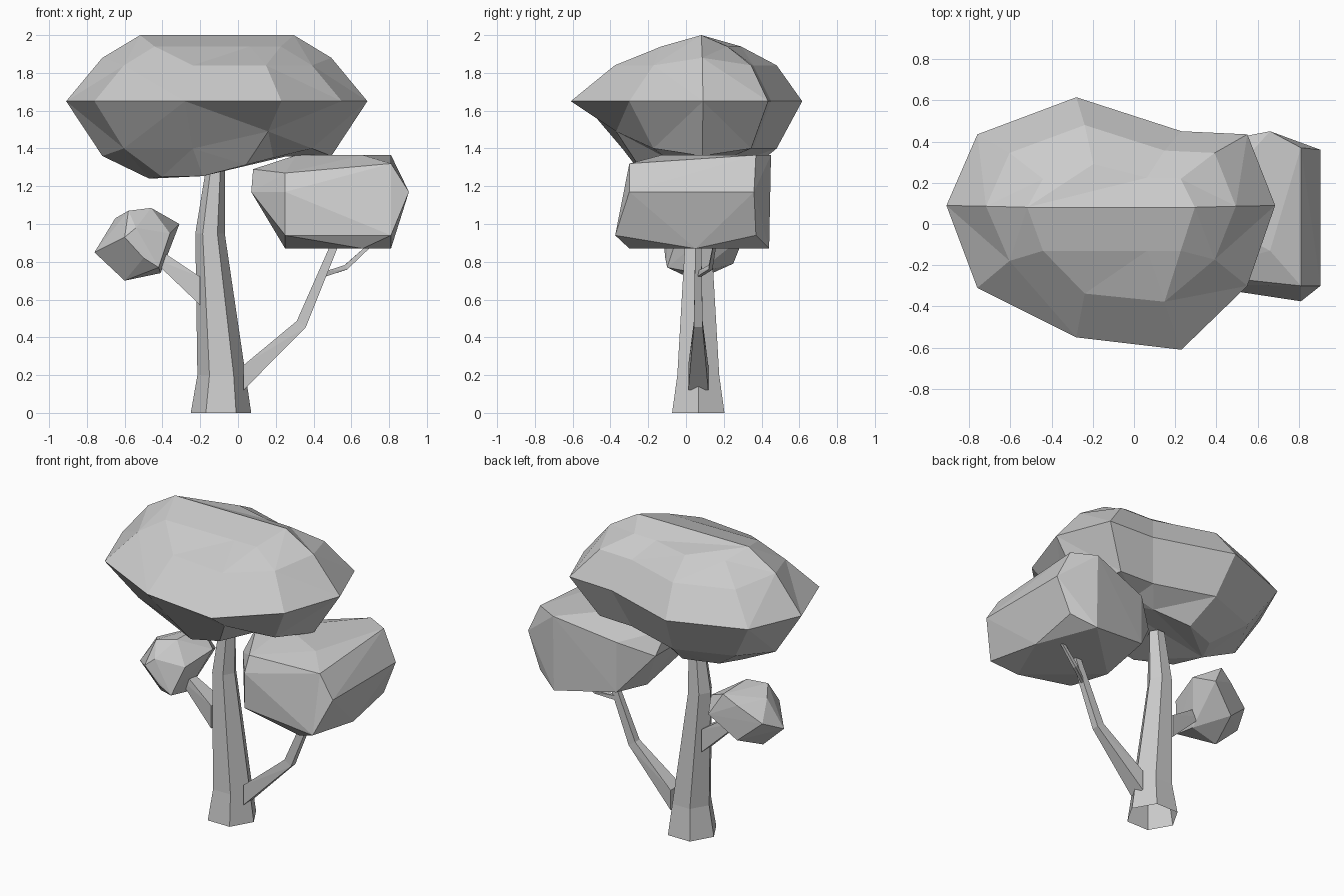
import bpy, bmesh, math
from mathutils import Vector

if "Cube" in bpy.data.objects:
    bpy.data.objects.remove(bpy.data.objects["Cube"])


def finish(name, bm):
    bmesh.ops.recalc_face_normals(bm, faces=bm.faces)
    mesh = bpy.data.meshes.new(name)
    bm.to_mesh(mesh)
    bm.free()
    obj = bpy.data.objects.new(name, mesh)
    bpy.context.collection.objects.link(obj)


def loft(name, rings, caps="flat"):
    """Skin closed rings; caps are 'flat', 'ridge' (folded) or 'open'."""
    bm = bmesh.new()
    rows = [[bm.verts.new(p) for p in r] for r in rings]
    n = len(rows[0])
    for a, b in zip(rows, rows[1:]):
        for i in range(n):
            j = (i + 1) % n
            bm.faces.new((a[i], a[j], b[j], b[i]))
    for row in (rows[0], rows[-1]):
        if caps == "ridge":
            h = n // 2
            bm.faces.new(row[:h + 1])
            bm.faces.new(row[h:] + row[:1])
        elif caps == "flat":
            bm.faces.new(row)
    bmesh.ops.triangulate(bm, faces=[f for f in bm.faces if len(f.verts) > 3])
    bmesh.ops.dissolve_limit(bm, angle_limit=0.02, verts=bm.verts, edges=bm.edges)
    finish(name, bm)


def branch(name, path):
    """Square tapering limb along (x, y, z, half_width) points, cut upright at its root."""
    pts = [Vector(p[:3]) for p in path]
    rings = []
    for i, p in enumerate(pts):
        t = (pts[min(i + 1, len(pts) - 1)] - pts[max(i - 1, 0)]).normalized()
        if i == 0:
            t = Vector((math.copysign(1, t.x), 0, 0))
        up = t.cross(Vector((0, 1, 0))).normalized()
        side = up.cross(t)
        w = path[i][3]
        rings.append([p + up * w * a + side * w * b
                      for a, b in ((1, .8), (1, -.8), (-1, -.8), (-1, .8))])
    loft(name, rings)


def clump(name, points):
    bm = bmesh.new()
    for p in points:
        bm.verts.new(p)
    bmesh.ops.convex_hull(bm, input=bm.verts)
    loose = [v for v in bm.verts if not v.link_faces]
    bmesh.ops.delete(bm, geom=loose, context='VERTS')
    finish(name, bm)


# Six-sided hollow trunk
loft("trunk", [[(cx + r * math.cos(i * math.pi / 3),
                 0.065 + r * math.sin(i * math.pi / 3), z) for i in range(6)]
               for z, cx, r in ((0, -0.09, 0.16), (0.2, -0.087, 0.128),
                                (0.95, -0.148, 0.078), (1.28, -0.12, 0.052))], "open")

# Limbs
branch("right_branch", [(0.03, 0.065, 0.187, 0.066), (0.335, 0.065, 0.47, 0.029),
                        (0.52, 0.065, 0.91, 0.02)])
branch("right_twig", [(0.46, 0.07, 0.735, 0.014), (0.57, 0.13, 0.77, 0.013),
                      (0.69, 0.15, 0.88, 0.01)])
branch("left_branch", [(-0.20, 0.065, 0.645, 0.075), (-0.45, 0.065, 0.85, 0.03)])

# Main canopy: ten-sided rings, folded to a ridge on top and below
outline = [(-0.91, 0.09), (-0.76, 0.435), (-0.28, 0.615), (0.23, 0.45), (0.55, 0.435),
           (0.685, 0.09), (0.55, -0.30), (0.23, -0.61), (-0.28, -0.55), (-0.76, -0.31)]


def ring(sx, back, front, z, z_end):
    return [(-0.11 + (x + 0.11) * sx,
             0.075 + (y - 0.075) * (back if y > 0.08 else front),
             z_end if i % 5 == 0 else z) for i, (x, y) in enumerate(outline)]


crown = ring(0.51, 0.40, 0.33, 1.94, 2.0)
crown = [(x, -0.13 if y < 0 else y, z) for x, y, z in crown]
base = ring(0.45, 0.42, 0.48, 1.25, 1.24)
base = [(x, y, z + max(0, x + 0.2) * 0.26) for x, y, z in base]
lower = ring(0.76, 0.75, 0.66, 1.40, 1.36)
lower[7] = (0.16, -0.37, 1.49)
loft("main_canopy", [base, lower, ring(1, 1, 1, 1.65, 1.65),
                     ring(0.76, 0.75, 0.66, 1.84, 1.88), crown], "ridge")

# Right foliage clump
clump("right_foliage", [
    (0.905, -0.30, 1.17), (0.905, 0.36, 1.17), (0.81, -0.30, 1.32), (0.81, 0.37, 1.365),
    (0.81, -0.375, 0.94), (0.81, 0.37, 0.94), (0.66, -0.13, 1.365), (0.66, 0.45, 1.365),
    (0.31, 0.06, 1.365), (0.66, -0.31, 1.17), (0.25, -0.24, 1.27),
    (0.25, -0.29, 1.17), (0.25, -0.29, 0.94), (0.66, -0.30, 0.87), (0.81, 0.05, 0.87),
    (0.25, 0.05, 0.87), (0.66, 0.44, 0.87), (0.25, 0.37, 0.94), (0.25, 0.37, 1.27),
    (0.07, -0.05, 1.17), (0.07, 0.22, 1.17), (0.08, 0.08, 1.29)])

# Left foliage clump
clump("left_foliage", [
    (-0.76, 0.06, 0.85), (-0.65, 0.08, 1.03), (-0.58, -0.03, 1.07), (-0.46, 0.02, 1.085),
    (-0.46, 0.27, 1.08), (-0.31, 0.18, 1.00), (-0.36, -0.04, 0.95), (-0.41, 0.06, 0.74),
    (-0.60, 0.05, 0.70), (-0.60, -0.12, 0.93), (-0.50, -0.11, 0.82), (-0.54, -0.10, 0.98),
    (-0.70, 0.20, 0.92), (-0.55, 0.25, 0.79), (-0.38, 0.31, 0.94), (-0.55, 0.25, 1.02),
    (-0.42, -0.10, 0.77)])
